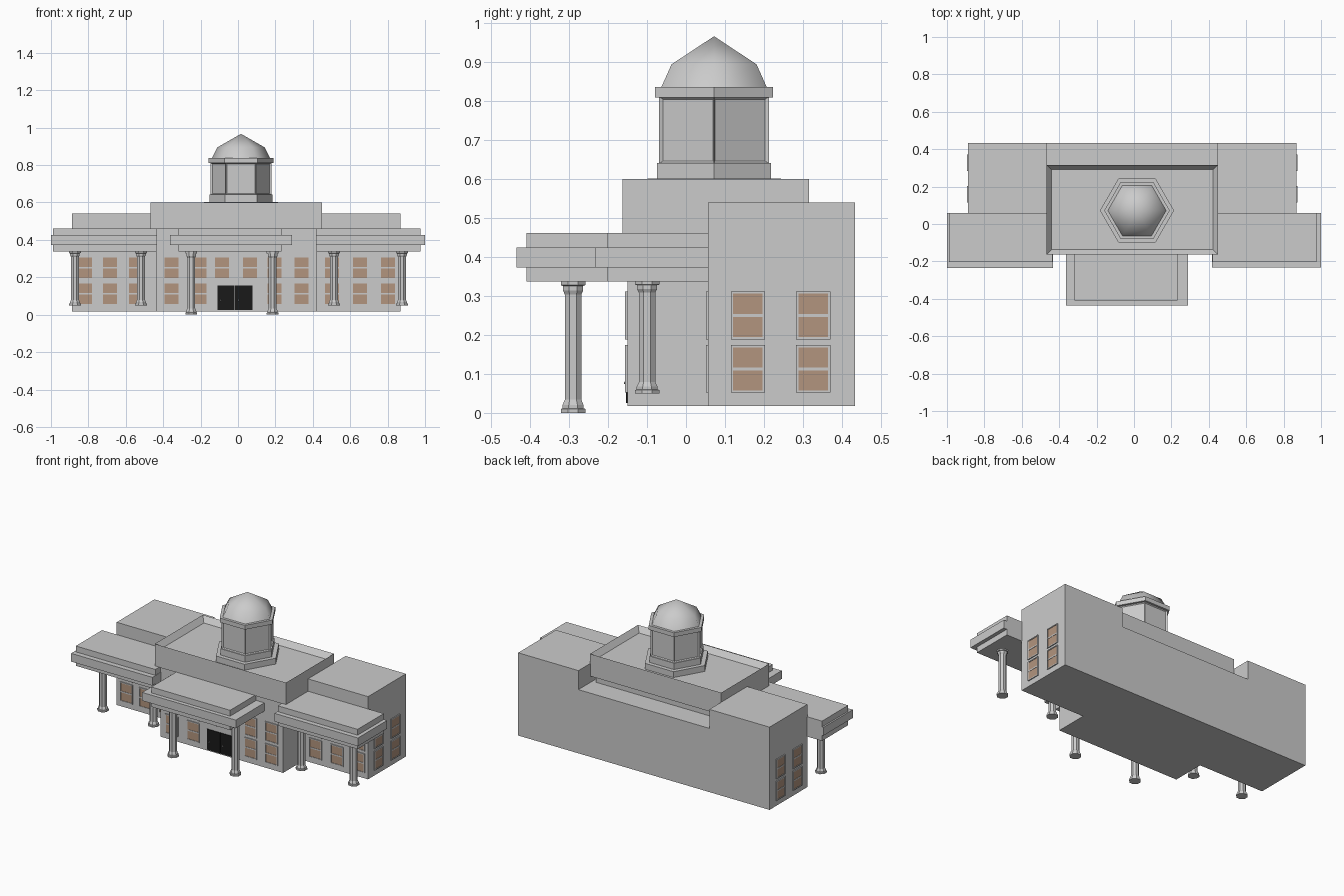
import bpy, bmesh, math
from mathutils import Matrix

if "Cube" in bpy.data.objects:
    bpy.data.objects.remove(bpy.data.objects["Cube"])


def material(name, color):
    m = bpy.data.materials.new(name)
    m.diffuse_color = (*color, 1)
    m.use_nodes = True
    m.node_tree.nodes["Principled BSDF"].inputs["Base Color"].default_value = m.diffuse_color
    return m


BROWN = material("brown_glass", (0.45, 0.30, 0.21))
BLACK = material("black_door", (0.01, 0.01, 0.01))


def finish(name, bm, mat=None):
    me = bpy.data.meshes.new(name)
    bmesh.ops.recalc_face_normals(bm, faces=bm.faces)
    bm.to_mesh(me)
    bm.free()
    ob = bpy.data.objects.new(name, me)
    bpy.context.collection.objects.link(ob)
    if mat:
        me.materials.append(mat)
    return ob


def add_box(bm, x0, x1, y0, y1, z0, z1):
    m = Matrix.Translation(((x0 + x1) / 2, (y0 + y1) / 2, (z0 + z1) / 2)) \
        @ Matrix.Diagonal((x1 - x0, y1 - y0, z1 - z0, 1))
    return bmesh.ops.create_cube(bm, size=1, matrix=m)["verts"]


def box(name, *dims, mat=None):
    bm = bmesh.new()
    add_box(bm, *dims)
    return finish(name, bm, mat)


def lathe(name, x, y, profile, sides, turn=0.0, panels=False):
    """Polygonal column from (radius, z) pairs; radius 0 closes to a point."""
    bm = bmesh.new()
    rings = []
    for r, z in profile:
        if r == 0:
            rings.append([bm.verts.new((x, y, z))] * sides)
        else:
            rings.append([bm.verts.new((x + r * math.cos(turn + math.tau * i / sides),
                                        y + r * math.sin(turn + math.tau * i / sides), z))
                          for i in range(sides)])
    walls = []
    for a, b in zip(rings, rings[1:]):
        for i in range(sides):
            j = (i + 1) % sides
            corners = list(dict.fromkeys((a[i], a[j], b[j], b[i])))
            walls.append(bm.faces.new(corners))
    for ring, (r, z) in ((rings[0], profile[0]), (rings[-1], profile[-1])):
        if r:
            bm.faces.new(ring)
    bmesh.ops.recalc_face_normals(bm, faces=bm.faces)
    if panels:
        bmesh.ops.inset_individual(bm, faces=walls, thickness=0.01, depth=-0.008)
    return finish(name, bm)


# Main masses
box("left_wing", -0.887, -0.467, 0.057, 0.434, 0.018, 0.54)
box("right_wing", 0.447, 0.868, 0.057, 0.434, 0.018, 0.54)
box("rear_center", -0.467, 0.447, 0.057, 0.434, 0.018, 0.42)
box("center_hall", -0.435, 0.42, -0.15, 0.295, 0.018, 0.47)

# Upper block with sunken roof behind a parapet
bm = bmesh.new()
add_box(bm, -0.467, 0.449, -0.163, 0.316, 0.46, 0.60)
bm.faces.ensure_lookup_table()
top = [f for f in bm.faces if f.calc_center_median().z > 0.59]
bmesh.ops.inset_region(bm, faces=top, thickness=0.036)
for v in top[0].verts:
    v.co.z = 0.565
finish("parapet_roof", bm)


# Porch roofs: wide middle slab between two narrower slabs
def porch(name, mid, inner, y_mid, y_in, y_back):
    box(name + "_soffit", *inner, y_in, y_back, 0.337, 0.373)
    box(name + "_cornice", *mid, y_mid, y_back, 0.373, 0.425)
    box(name + "_roof", *inner, y_in, y_back, 0.425, 0.462)


porch("front_porch", (-0.364, 0.289), (-0.318, 0.232), -0.435, -0.41, -0.14)
porch("left_porch", (-1.0, -0.433), (-0.99, -0.435), -0.235, -0.203, 0.058)
porch("right_porch", (0.417, 1.0), (0.42, 0.977), -0.233, -0.203, 0.058)


# Columns with flared base and capital
def column(name, x, y, z0, z1):
    h = z1 - z0
    prof = [(0.034, 0), (0.034, 0.03), (0.029, 0.035), (0.029, 0.06), (0.023, 0.10),
            (0.023, 0.90), (0.028, 0.93), (0.028, 0.965), (0.034, 0.97), (0.034, 1)]
    lathe(name, x, y, [(r, z0 + t * h) for r, t in prof], 8, math.pi / 8)


for i, x in enumerate((-0.872, -0.519, 0.513, 0.877)):
    column(f"wing_column_{i}", x, -0.10, 0.05, 0.338)
for i, x in enumerate((-0.25, 0.185)):
    column(f"front_column_{i}", x, -0.29, 0.0, 0.338)


# Windows: brown pane, raised frame and middle bar; built facing -y, then turned
def window(name, x, y, z0, z1, angle=0.0, w=0.088):
    place = Matrix.Translation((x, y, 0)) @ Matrix.Rotation(angle, 4, "Z")
    h, b = w / 2, 0.006
    zm = (z0 + z1) / 2
    pane, frame = bmesh.new(), bmesh.new()
    add_box(pane, -h + b, h - b, -0.003, 0.002, z0 + b, z1 - b)
    add_box(frame, -h, -h + b, -0.006, 0.002, z0, z1)
    add_box(frame, h - b, h, -0.006, 0.002, z0, z1)
    add_box(frame, -h + b, h - b, -0.006, 0.002, z0, z0 + b)
    add_box(frame, -h + b, h - b, -0.006, 0.002, z1 - b, z1)
    add_box(frame, -h + b, h - b, -0.005, 0.002, zm - 0.004, zm + 0.004)
    for part, bm, mat in (("pane", pane, BROWN), ("frame", frame, None)):
        bm.transform(place)
        finish(f"{name}_{part}", bm, mat)


LOWER, UPPER = (0.052, 0.174), (0.189, 0.312)
spots = [(x, 0.057, 0) for x in (-0.818, -0.685, -0.545, 0.503, 0.652, 0.802)]
spots += [(x, -0.15, 0) for x in (-0.356, -0.206, 0.195, 0.34)]
spots += [(0.868, y, math.pi / 2) for y in (0.159, 0.327)]
spots += [(-0.887, y, -math.pi / 2) for y in (0.159, 0.327)]
for i, (x, y, a) in enumerate(spots):
    window(f"lower_window_{i}", x, y, *LOWER, a)
    window(f"upper_window_{i}", x, y, *UPPER, a)
for i, x in enumerate((-0.085, 0.064)):
    window(f"door_window_{i}", x, -0.15, *UPPER)

# Double door with knobs
for i, (x0, x1) in enumerate(((-0.11, -0.0175), (-0.0155, 0.077))):
    box(f"door_leaf_{i}", x0, x1, -0.154, -0.145, 0.025, 0.155, mat=BLACK)
    bm = bmesh.new()
    bmesh.ops.create_icosphere(bm, subdivisions=1, radius=0.004,
                               matrix=Matrix.Translation((x0 + 0.018, -0.156, 0.077)))
    finish(f"door_knob_{i}", bm)

# Hexagonal tower
TX, TY = 0.016, 0.072
lathe("tower_plinth", TX, TY, [(0.198, 0.56), (0.198, 0.602)], 6)
lathe("tower_base", TX, TY, [(0.169, 0.60), (0.169, 0.642)], 6)
lathe("tower_body", TX, TY, [(0.163, 0.64), (0.163, 0.812)], 6, panels=True)
lathe("tower_cornice", TX, TY, [(0.175, 0.81), (0.175, 0.837)], 6)
dome = lathe("dome", TX, TY, [(0.157, 0.835), (0.126, 0.895), (0, 0.967)], 6)
for p in dome.data.polygons:
    p.use_smooth = len(p.vertices) < 5
